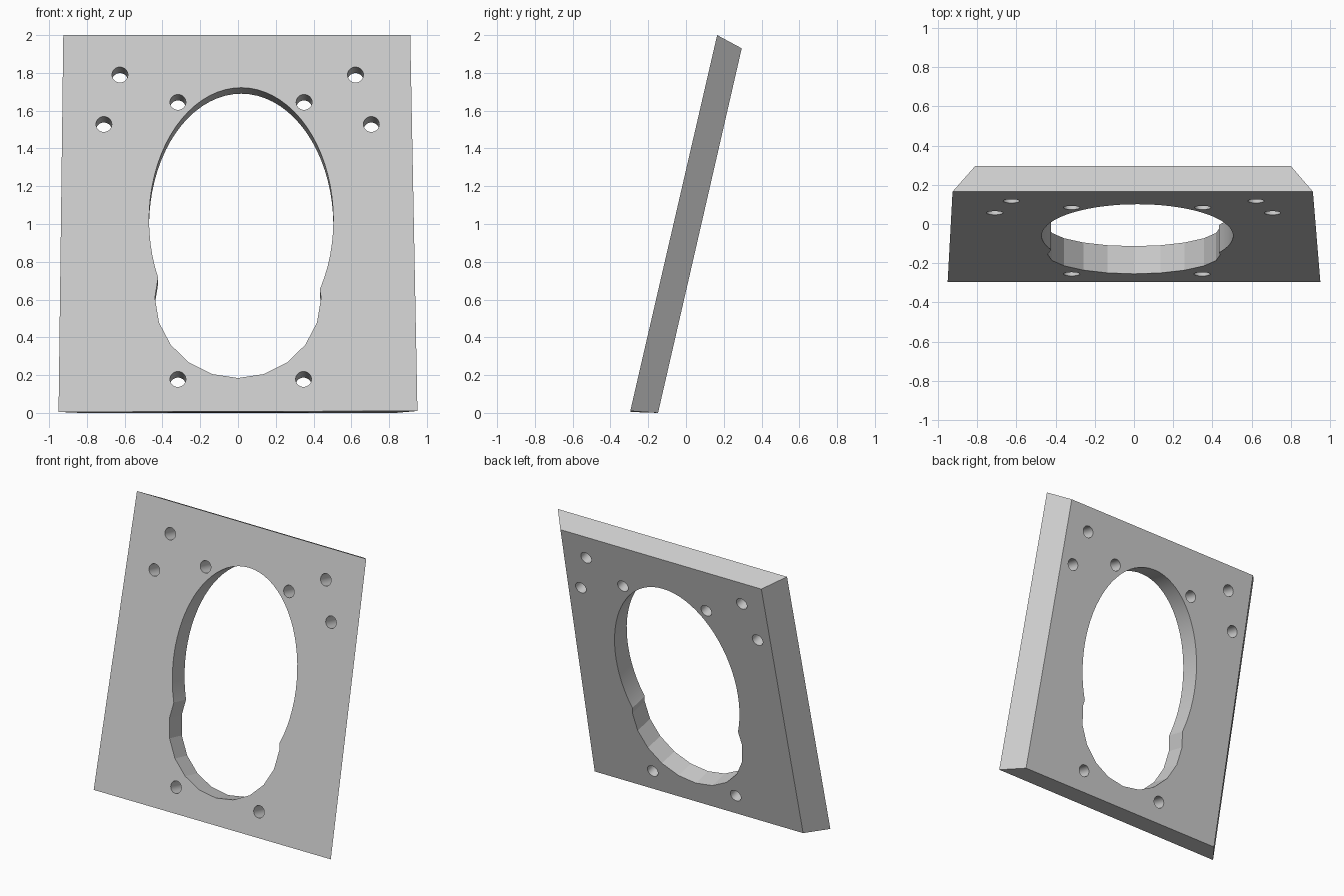
import bpy
import bmesh
import math
from mathutils import Matrix

cube = bpy.data.objects.get("Cube")
if cube:
    bpy.data.objects.remove(cube, do_unlink=True)

grey = bpy.data.materials.new("light grey")
grey.use_nodes = True
COLOUR = (0.6, 0.6, 0.6, 1.0)
grey.diffuse_color = COLOUR
grey.node_tree.nodes["Principled BSDF"].inputs["Base Color"].default_value = COLOUR

TILT = math.atan2(0.46, 2.0)


def add_object(name, bm):
    bmesh.ops.recalc_face_normals(bm, faces=bm.faces)
    mesh = bpy.data.meshes.new(name)
    bm.to_mesh(mesh)
    bm.free()
    mesh.materials.append(grey)
    obj = bpy.data.objects.new(name, mesh)
    bpy.context.collection.objects.link(obj)
    return obj


# Leaning panel whose sides taper towards the back
bm = bmesh.new()
front = [bm.verts.new(p) for p in
         [(-0.95, -0.295, 0.005), (0.95, -0.295, 0.01), (0.912, 0.165, 2), (-0.925, 0.165, 2)]]
back = [bm.verts.new(p) for p in
        [(-0.835, -0.148, 0), (0.835, -0.148, 0), (0.80, 0.295, 1.93), (-0.81, 0.295, 1.93)]]
bm.faces.new(front)
bm.faces.new(back)
for i in range(4):
    j = (i + 1) % 4
    bm.faces.new((front[i], front[j], back[j], back[i]))
panel = add_object("panel", bm)


def cut(name, x, z, rx, ry, sides):
    """Cut an elliptical hole square to the panel, centred on its front face."""
    bm = bmesh.new()
    place = (Matrix.Translation((x, -0.295 + math.tan(TILT) * z, z))
             @ Matrix.Rotation(math.pi / 2 - TILT, 4, 'X')
             @ Matrix.Diagonal((rx, ry, 1, 1))
             @ Matrix.Rotation(math.pi / 2, 4, 'Z'))
    bmesh.ops.create_cone(bm, cap_ends=True, segments=sides, radius1=1, radius2=1,
                          depth=0.6, matrix=place)
    cutter = add_object(name, bm)
    cutter.hide_render = True
    mod = panel.modifiers.new(name, 'BOOLEAN')
    mod.operation = 'DIFFERENCE'
    mod.solver = 'EXACT'
    mod.object = cutter
    bpy.ops.object.modifier_apply(modifier=mod.name)
    bpy.data.objects.remove(cutter, do_unlink=True)


bpy.ops.object.select_all(action='DESELECT')
bpy.context.view_layer.objects.active = panel
panel.select_set(True)

# Main opening: tall smooth oval joined to a coarser round hole
cut("oval_opening", 0.017, 1.02, 0.488, 0.72, 72)
cut("round_opening", 0, 0.61, 0.44, 0.437, 20)

# Screw holes
for x, z in [(-0.625, 1.79), (0.622, 1.79), (-0.71, 1.528), (0.706, 1.528),
             (-0.318, 1.645), (0.35, 1.645), (-0.318, 0.178), (0.347, 0.178)]:
    cut("screw_hole", x, z, 0.042, 0.042, 32)

bpy.ops.object.shade_smooth_by_angle(angle=math.radians(15))
